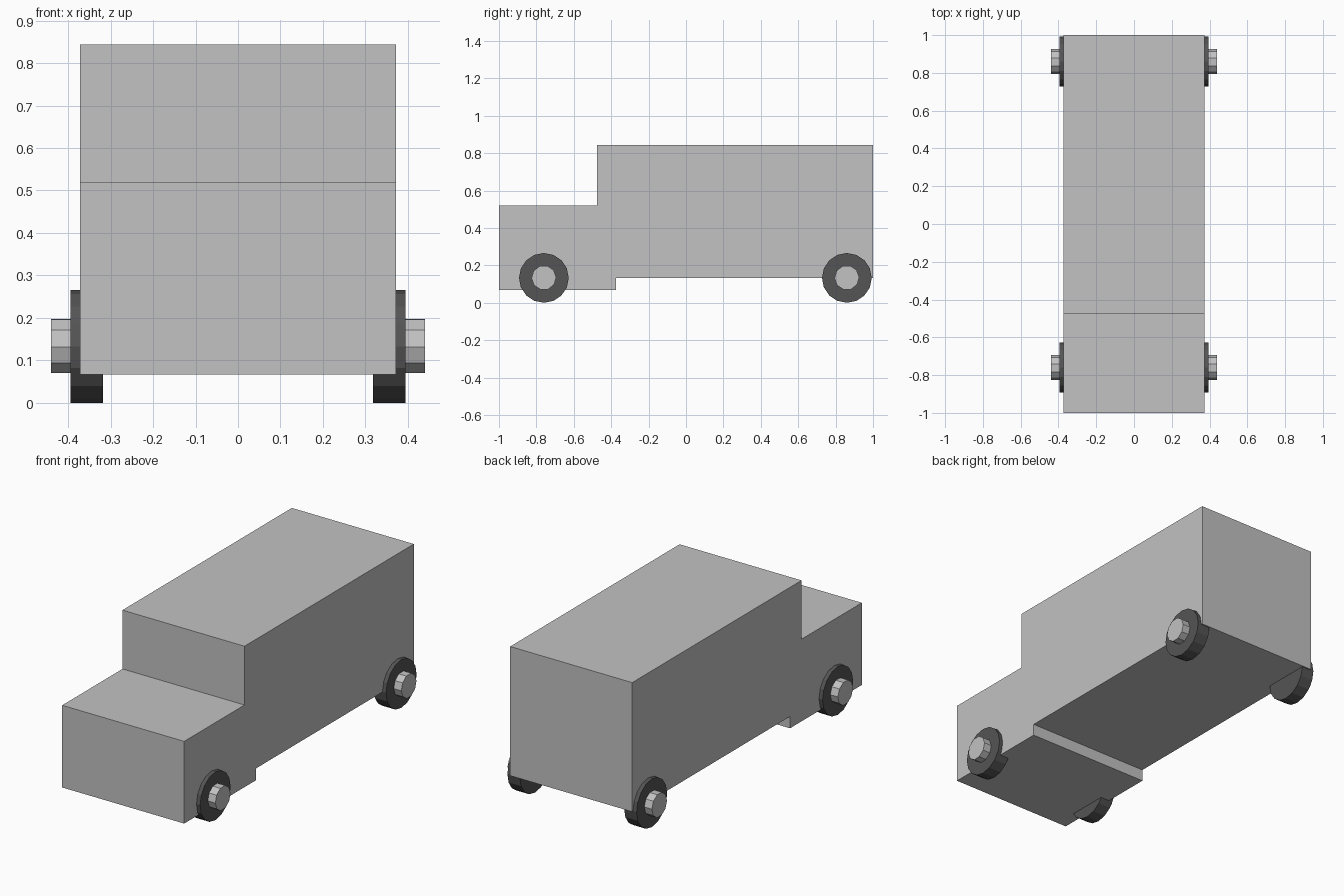
import bpy, bmesh, math
from mathutils import Matrix

if "Cube" in bpy.data.objects:
    bpy.data.objects.remove(bpy.data.objects["Cube"])


def material(name, value):
    m = bpy.data.materials.new(name)
    m.diffuse_color = (value, value, value, 1)
    m.use_nodes = True
    m.node_tree.nodes["Principled BSDF"].inputs["Base Color"].default_value = m.diffuse_color
    return m


GREY = material("light_grey", 0.54)
DARK = material("dark_rubber", 0.09)


def finish(name, bm, mat):
    bmesh.ops.recalc_face_normals(bm, faces=bm.faces)
    mesh = bpy.data.meshes.new(name)
    bm.to_mesh(mesh)
    bm.free()
    mesh.materials.append(mat)
    ob = bpy.data.objects.new(name, mesh)
    bpy.context.collection.objects.link(ob)
    return ob


def disc(name, x0, x1, y, z, radius, sides, turn, mat):
    """Flat-sided cylinder lying along x."""
    bm = bmesh.new()
    place = (Matrix.Translation(((x0 + x1) / 2, y, z))
             @ Matrix.Rotation(math.pi / 2, 4, 'Y')
             @ Matrix.Rotation(turn, 4, 'Z'))
    bmesh.ops.create_cone(bm, cap_ends=True, segments=sides, radius1=radius,
                          radius2=radius, depth=abs(x1 - x0), matrix=place)
    return finish(name, bm, mat)


# Van body: side profile (y, z) extruded across the width
HALF_WIDTH = 0.372
profile = [(-1, 0.067), (-0.375, 0.067), (-0.375, 0.132), (1, 0.132),
           (1, 0.844), (-0.475, 0.844), (-0.475, 0.52), (-1, 0.52)]
bm = bmesh.new()
side = bm.faces.new([bm.verts.new((-HALF_WIDTH, y, z)) for y, z in profile])
ext = bmesh.ops.extrude_face_region(bm, geom=[side], use_keep_orig=True)
verts = [g for g in ext["geom"] if isinstance(g, bmesh.types.BMVert)]
bmesh.ops.translate(bm, verts=verts, vec=(2 * HALF_WIDTH, 0, 0))
finish("van_body", bm, GREY)

# Tyres and protruding hubs at each corner
for end, y in (("front", -0.76), ("rear", 0.86)):
    for label, s in (("left", -1), ("right", 1)):
        disc(f"{end}_{label}_tyre", s * 0.318, s * 0.394, y, 0.133,
             0.133, 16, 0, DARK)
        disc(f"{end}_{label}_hub", s * 0.33, s * 0.44, y, 0.134,
             0.066, 10, math.radians(2), GREY)
